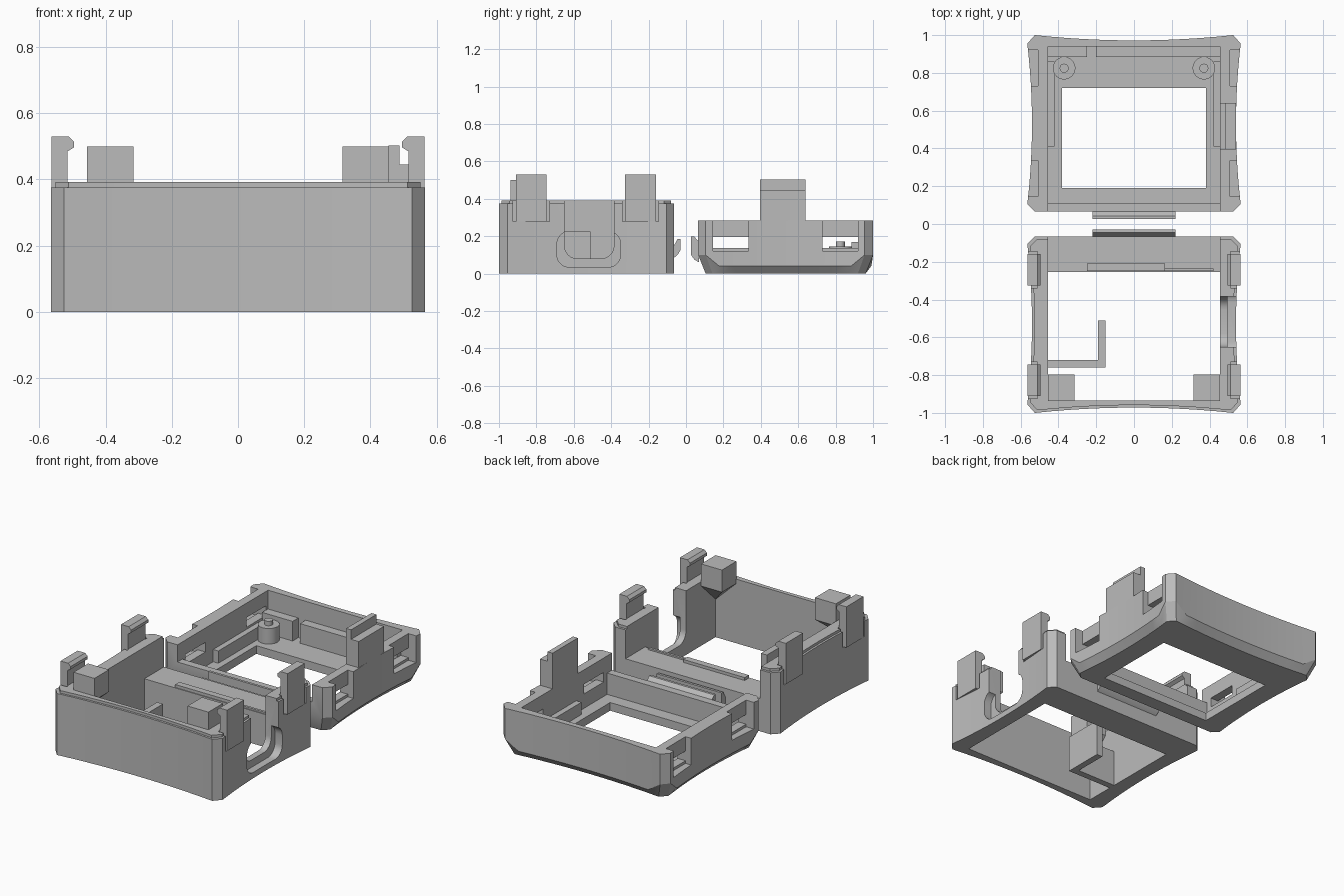
import bpy, bmesh, math

if "Cube" in bpy.data.objects:
    bpy.data.objects.remove(bpy.data.objects["Cube"])

grey = bpy.data.materials.new("plain grey")
grey.diffuse_color = (0.5, 0.5, 0.5, 1)
grey.use_nodes = True
grey.node_tree.nodes["Principled BSDF"].inputs["Base Color"].default_value = grey.diffuse_color


def finish(name, bm):
    bmesh.ops.recalc_face_normals(bm, faces=bm.faces)
    me = bpy.data.meshes.new(name)
    bm.to_mesh(me)
    bm.free()
    me.materials.append(grey)
    ob = bpy.data.objects.new(name, me)
    bpy.context.collection.objects.link(ob)
    return ob


def loft(name, rings):
    bm = bmesh.new()
    vr = [[bm.verts.new(p) for p in r] for r in rings]
    n = len(rings[0])
    for a, b in zip(vr, vr[1:]):
        for i in range(n):
            bm.faces.new((a[i], a[(i + 1) % n], b[(i + 1) % n], b[i]))
    bm.faces.new(vr[0])
    bm.faces.new(vr[-1])
    return finish(name, bm)


def extrude(name, axis, pts, lo, hi):
    put = {'x': lambda a, b, c: (c, a, b), 'y': lambda a, b, c: (a, c, b),
           'z': lambda a, b, c: (a, b, c)}[axis]
    return loft(name, [[put(a, b, c) for a, b in pts] for c in (lo, hi)])


def box(name, x0, x1, y0, y1, z0, z1):
    return extrude(name, 'z', [(x0, y0), (x1, y0), (x1, y1), (x0, y1)], z0, z1)


def rounded(y0, y1, z0, z1, r):
    pts = []
    for cy, cz, a0 in ((y1 - r, z1 - r, 0), (y0 + r, z1 - r, 90),
                       (y0 + r, z0 + r, 180), (y1 - r, z0 + r, 270)):
        for k in range(7):
            a = math.radians(a0 + 15 * k)
            pts.append((cy + r * math.cos(a), cz + r * math.sin(a)))
    return pts


def circle(cx, cy, r, n=24):
    return [(cx + r * math.cos(2 * math.pi * i / n), cy + r * math.sin(2 * math.pi * i / n))
            for i in range(n)]


def cut(ob, cutters):
    for c in cutters:
        m = ob.modifiers.new("cut", 'BOOLEAN')
        m.operation, m.solver, m.object = 'DIFFERENCE', 'EXACT', c
        bpy.context.view_layer.objects.active = ob
        bpy.ops.object.modifier_apply(modifier=m.name)
        bpy.data.objects.remove(c)


def outline():
    """Square with clipped corners, and sides and far edge bowed inward."""
    half = [(0.525, 0.065), (0.565, 0.105)]
    for k in range(1, 12):
        t = k / 6 - 1
        half.append((0.565 - 0.025 * (1 - t * t), 0.53 + 0.425 * t))
    half += [(0.565, 0.955), (0.525, 1.0)]
    for k in range(1, 6):
        t = 1 - k / 6
        half.append((0.525 * t, 1 - 0.028 * (1 - t * t)))
    half.append((0, 0.972))
    return half + [(-x, y) for x, y in reversed(half[:-1])]


def inset(pts, d):
    return [(x * (1 - d / 0.565), 0.5325 + (y - 0.5325) * (1 - d / 0.4675)) for x, y in pts]


shape = outline()
corners = {(0.565, 0.105), (0.525, 0.065), (0.565, 0.955), (0.525, 1.0)}


def ring(pts, z, s=1):
    return [(x, s * y, z) for x, y in pts]


# deep half of the case: open frame with a stepped rim and a low hinge-side wall
lip = inset(shape, 0.014)
body = loft("deep_frame", [ring(shape, 0, -1), ring(shape, 0.376, -1),
                           ring(lip, 0.376, -1), ring(lip, 0.392, -1)])
cutters = [box("c", -0.455, 0.455, -0.935, -0.255, -0.1, 0.6),
           box("c", -0.455, 0.455, -0.3, 0.02, 0.2, 0.6),
           # port opening on the right side, with an outer recess
           extrude("c", 'x', rounded(-0.65, -0.385, 0.08, 0.6, 0.07), 0.4, 0.7),
           extrude("c", 'x', rounded(-0.69, -0.35, 0.035, 0.225, 0.065), 0.495, 0.7)]
clips = [(-0.91, -0.745), (-0.325, -0.16)]
for s in (-1, 1):
    for y0, y1 in clips:
        for a, b in ((y0 - 0.014, y0), (y1, y1 + 0.014)):
            x0, x1 = sorted((s * 0.512, s * 0.6))
            cutters.append(box("c", x0, x1, a, b, 0.28, 0.6))
cut(body, cutters)

for s, side in ((-1, "left"), (1, "right")):
    # snap clips with inward hooks
    prof = [(0.515, 0.28), (0.563, 0.28), (0.563, 0.53), (0.512, 0.53),
            (0.495, 0.514), (0.495, 0.497), (0.515, 0.485)]
    for (y0, y1), end in zip(clips, ("front", "back")):
        extrude(f"snap_clip_{side}_{end}", 'y', [(s * x, z) for x, z in prof], y0, y1)
    # corner support blocks, tapering down into the corner
    bm = bmesh.new()
    for x in (0.315, 0.456):
        for y in (-0.937, -0.797):
            for z in (0.365, 0.5):
                bm.verts.new((s * x, y, z))
    bm.verts.new((s * 0.456, -0.937, 0.23))
    bmesh.ops.convex_hull(bm, input=bm.verts)
    finish(f"corner_block_{side}", bm)

# L-shaped inner divider
extrude("inner_divider", 'z', [(-0.46, -0.76), (-0.15, -0.76), (-0.15, -0.51),
                               (-0.19, -0.51), (-0.19, -0.72), (-0.46, -0.72)], 0, 0.225)
# raised rib on the low wall, and the latch ridge outside it
box("low_wall_rib", -0.25, 0.165, -0.25, -0.21, 0.19, 0.218)
box("low_wall_rib_end", 0.165, 0.42, -0.25, -0.235, 0.19, 0.21)
extrude("deep_latch_ridge", 'x', [(-0.07, 0.08), (-0.045, 0.1), (-0.03, 0.125),
                                  (-0.03, 0.185), (-0.045, 0.185), (-0.07, 0.14)], -0.22, 0.22)

# shallow half: bevelled tray with a window in its floor
edge = [(x, y, 0.1 if (abs(x), y) in corners else 0.042) for x, y in shape]
lid = loft("lid_tray", [ring(inset(shape, 0.04), 0), edge, ring(shape, 0.285)])
cutters = [box("c", -0.455, 0.455, 0.112, 0.94, 0.05, 0.6),
           box("c", -0.455, 0.455, 0.0, 0.2, 0.18, 0.6),
           box("c", -0.38, 0.38, 0.19, 0.72, -0.1, 0.2)]
for s in (-1, 1):
    for y0, y1 in ((0.145, 0.335), (0.73, 0.92)):
        x0, x1 = sorted((s * 0.508, s * 0.7))
        cutters.append(box("c", x0, x1, y0, y1, 0.122, 0.6))
        x0, x1 = sorted((s * 0.4, s * 0.55))
        cutters.append(box("c", x0, x1, y0, y1, 0.138, 0.197))
cut(lid, cutters)

# stepped tongue that closes the port opening
extrude("port_tongue", 'y', [(0.455, 0.2), (0.54, 0.2), (0.54, 0.445), (0.488, 0.445),
                             (0.488, 0.503), (0.455, 0.503)], 0.395, 0.64)
extrude("lid_latch_ridge", 'x', [(0.07, 0.06), (0.045, 0.075), (0.027, 0.1),
                                 (0.027, 0.2), (0.042, 0.2), (0.07, 0.17)], -0.22, 0.22)
# rails on the tray floor
for s, side in ((-1, "left"), (1, "right")):
    x0, x1 = sorted((s * 0.42, s * 0.458))
    box(f"side_rail_{side}", x0, x1, 0.41, 0.86, 0.04, 0.125)
    # screw posts with pins
    extrude(f"post_{side}", 'z', circle(s * 0.37, 0.825, 0.06), 0.04, 0.145)
    extrude(f"post_pin_{side}", 'z', circle(s * 0.37, 0.825, 0.024, 16), 0.14, 0.172)
box("back_rail_long", -0.2, 0.457, 0.885, 0.945, 0.04, 0.17)
box("back_rail_short", -0.457, -0.25, 0.885, 0.945, 0.04, 0.17)

# smooth the bowed walls and round posts, keeping hard edges
bpy.ops.object.select_all(action='DESELECT')
for ob in bpy.context.scene.objects:
    ob.select_set(True)
bpy.context.view_layer.objects.active = body
bpy.ops.object.shade_smooth_by_angle(angle=math.radians(25))
